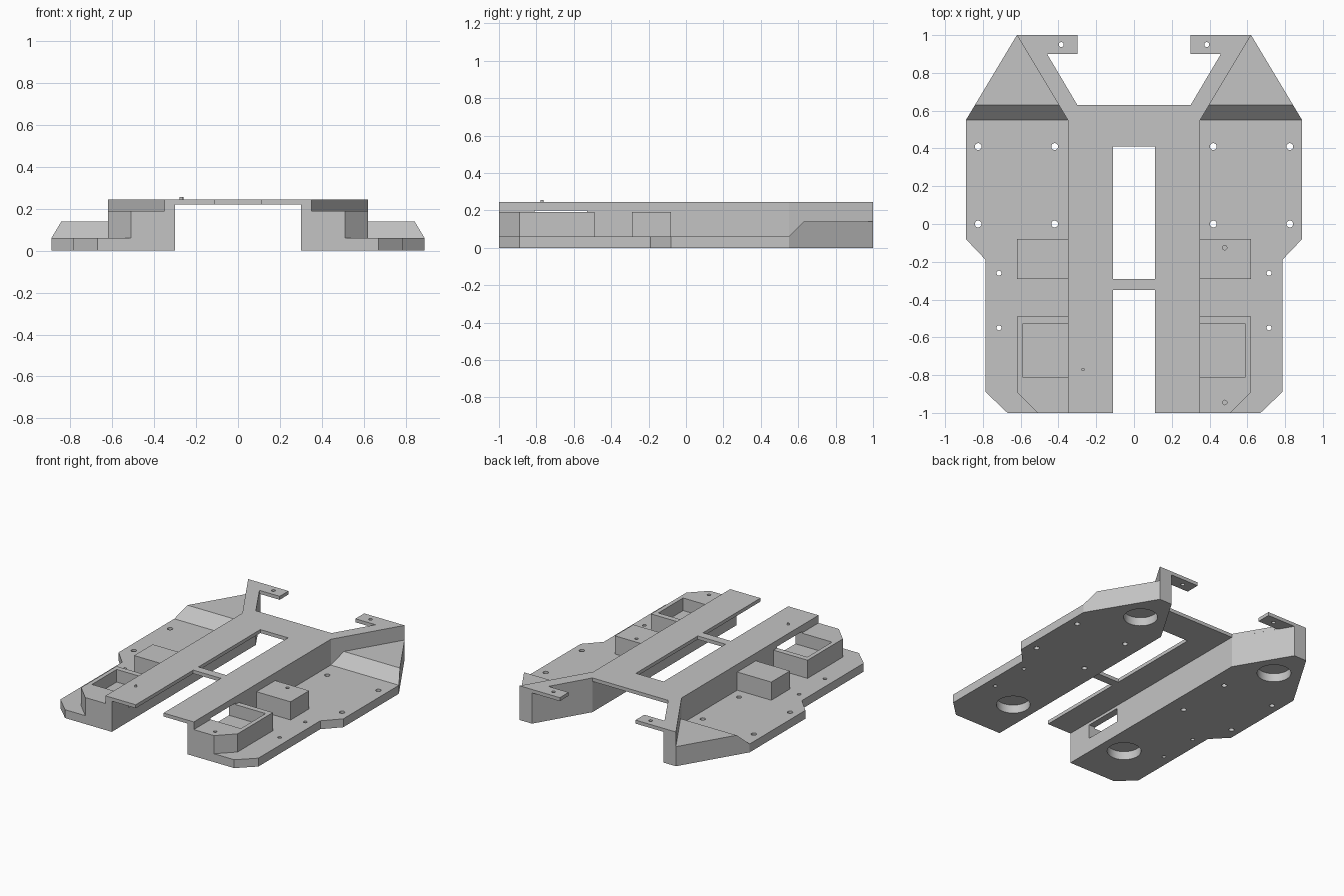
import bpy
import bmesh
from mathutils import Vector

cube = bpy.data.objects.get("Cube")
if cube:
    bpy.data.objects.remove(cube, do_unlink=True)

grey = bpy.data.materials.new("mid grey")
grey.use_nodes = True
grey.diffuse_color = (0.55, 0.55, 0.55, 1)
grey.node_tree.nodes["Principled BSDF"].inputs["Base Color"].default_value = (0.55, 0.55, 0.55, 1)

DECK_LOW, DECK_TOP = 0.22, 0.245
BASE_TOP, BLOCK_TOP, REAR_TOP = 0.06, 0.19, 0.14


def finish(name, bm):
    bmesh.ops.recalc_face_normals(bm, faces=bm.faces)
    mesh = bpy.data.meshes.new(name)
    bm.to_mesh(mesh)
    bm.free()
    mesh.materials.append(grey)
    obj = bpy.data.objects.new(name, mesh)
    bpy.context.collection.objects.link(obj)
    return obj


def prism(name, outline, low, high, side=1, cut=None):
    """Extrude a plan outline; optionally slice off what lies above a plane."""
    bm = bmesh.new()
    face = bm.faces.new([bm.verts.new((side * x, y, low)) for x, y in outline])
    up = bmesh.ops.extrude_face_region(bm, geom=[face])["geom"]
    bmesh.ops.translate(bm, vec=(0, 0, high - low),
                        verts=[v for v in up if isinstance(v, bmesh.types.BMVert)])
    if cut:
        point, normal = cut
        bmesh.ops.bisect_plane(bm, geom=bm.verts[:] + bm.edges[:] + bm.faces[:],
                               plane_co=point, plane_no=normal, clear_outer=True)
        bmesh.ops.holes_fill(bm, edges=[e for e in bm.edges if e.is_boundary])
    return finish(name, bm)


def box(name, x0, x1, y0, y1, z0, z1, side=1):
    return prism(name, [(x0, y0), (x1, y0), (x1, y1), (x0, y1)], z0, z1, side)


def cylinders(name, spots, radius, low, high, sides=24):
    bm = bmesh.new()
    for x, y in spots:
        made = bmesh.ops.create_cone(bm, cap_ends=True, segments=sides, radius1=radius,
                                     radius2=radius, depth=high - low)
        bmesh.ops.translate(bm, verts=made["verts"], vec=(x, y, (low + high) / 2))
    return finish(name, bm)


def combine(target, tool, operation):
    mod = target.modifiers.new("combine", "BOOLEAN")
    mod.operation, mod.solver, mod.object = operation, "EXACT", tool
    bpy.context.view_layer.update()
    graph = bpy.context.evaluated_depsgraph_get()
    mesh = bpy.data.meshes.new_from_object(target.evaluated_get(graph))
    target.modifiers.clear()
    target.data = mesh
    bpy.data.objects.remove(tool, do_unlink=True)


def both(spots):
    return [(s * x, y) for s in (1, -1) for x, y in spots]


# Top deck with its centre slot and rear hooked tabs
half = [(0.11, 0.41), (0.11, -1), (0.35, -1), (0.35, 0.55), (0.62, 1), (0.30, 1),
        (0.30, 0.90), (0.46, 0.90), (0.30, 0.63)]
chassis = prism("chassis", half + [(-x, y) for x, y in reversed(half)], DECK_LOW, DECK_TOP)
combine(chassis, box("cross_strip", -0.15, 0.15, -0.35, -0.29, DECK_LOW, DECK_TOP), "UNION")

# Mirrored side bodies
for side in (1, -1):
    base = prism("side_base", [(0.30, -1), (0.67, -1), (0.785, -0.89), (0.785, -0.19),
                               (0.89, -0.08), (0.89, 0.55), (0.62, 1), (0.52, 1), (0.30, 0.63)],
                 0, BASE_TOP, side)
    wall = prism("inner_wall", [(0.30, -1), (0.35, -1), (0.35, 0.55), (0.62, 1),
                                (0.52, 1), (0.30, 0.63)], 0, DECK_TOP, side)
    ramp = prism("rear_ramp", [(0.35, 0.55), (0.89, 0.55), (0.62, 1)], 0, REAR_TOP, side,
                 (Vector((0, 0.55, BASE_TOP)), Vector((0, -1, 1)).normalized()))
    block = box("small_block", 0.33, 0.62, -0.29, -0.08, 0.03, BLOCK_TOP, side)
    tray = prism("tray", [(0.33, -1), (0.51, -1), (0.62, -0.89), (0.62, -0.49), (0.33, -0.49)],
                 0.03, BLOCK_TOP, side)
    for part in (wall, ramp, block, tray):
        combine(base, part, "UNION")
    # Tray pocket, opening through the inner wall
    combine(base, box("pocket", 0.35, 0.59, -0.81, -0.53, 0.10, 0.30, side), "DIFFERENCE")
    combine(base, box("window", 0.25, 0.40, -0.81, -0.53, 0.10, 0.20, side), "DIFFERENCE")
    combine(chassis, base, "UNION")

# Through holes, blind holes and round recesses underneath
plate_holes = both([(0.825, 0.41), (0.42, 0.41), (0.825, 0), (0.42, 0)])
small_holes = both([(0.715, -0.26), (0.715, -0.55), (0.385, 0.95)])
blind_holes = [(0.48, -0.125), (0.48, -0.945)]
recesses = both([(0.565, 0.74), (0.47, -0.66)])
for cutter in (cylinders("plate_holes", plate_holes, 0.018, -0.1, 0.4),
               cylinders("small_holes", small_holes, 0.013, -0.1, 0.4),
               cylinders("blind_holes", blind_holes, 0.012, 0.12, 0.3),
               cylinders("recesses", recesses, 0.11, -0.1, 0.06, 40)):
    combine(chassis, cutter, "DIFFERENCE")

# Little pin on the deck
pin = cylinders("deck_pin", [(-0.27, -0.77)], 0.009, 0.24, 0.255, 16)

# Smooth the round walls, keep the edges sharp
bpy.context.view_layer.update()
bpy.ops.object.select_all(action="DESELECT")
for obj in (chassis, pin):
    obj.select_set(True)
bpy.context.view_layer.objects.active = chassis
bpy.ops.object.shade_smooth_by_angle()
